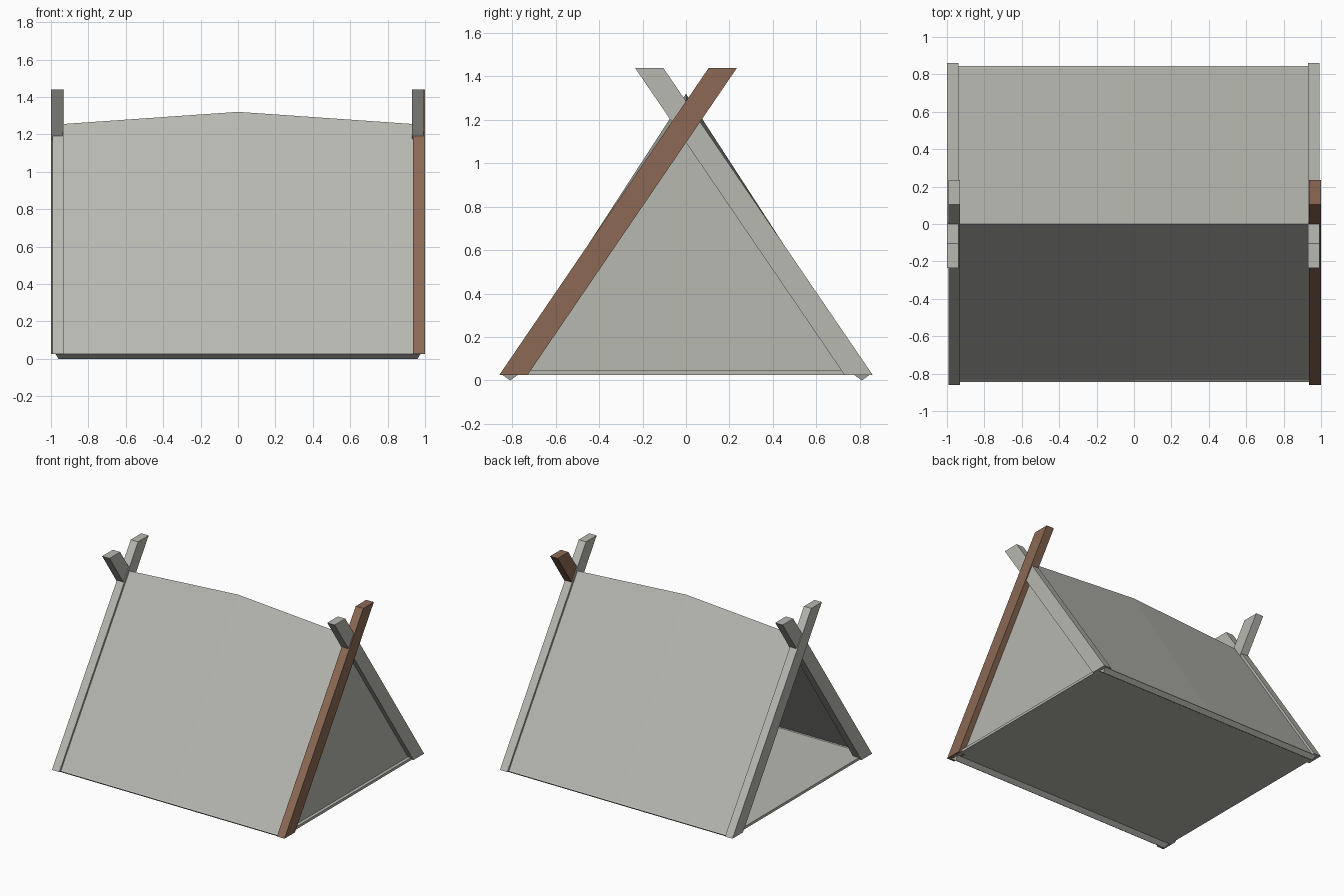
import bpy, bmesh

if "Cube" in bpy.data.objects:
    bpy.data.objects.remove(bpy.data.objects["Cube"])


def material(name, rgb):
    m = bpy.data.materials.new(name)
    m.diffuse_color = (*rgb, 1)
    m.use_nodes = True
    m.node_tree.nodes["Principled BSDF"].inputs["Base Color"].default_value = m.diffuse_color
    return m


GREY = material("pale_grey", (0.479, 0.479, 0.44))
BROWN = material("wood_brown", (0.262, 0.141, 0.089))


def make_object(name, verts, faces, mat, fix_normals=True):
    me = bpy.data.meshes.new(name)
    me.from_pydata(verts, [], faces)
    if fix_normals:
        bm = bmesh.new()
        bm.from_mesh(me)
        bmesh.ops.recalc_face_normals(bm, faces=bm.faces)
        bm.to_mesh(me)
        bm.free()
    me.materials.append(mat)
    ob = bpy.data.objects.new(name, me)
    bpy.context.collection.objects.link(ob)
    return ob


def prism(name, profile, x0, x1, mat, tip_inset=0.0):
    """Extrude a (y, z) profile along x; the lowest point may be inset at the ends."""
    n = len(profile)
    low = min(z for _, z in profile)
    verts = []
    for x, s in ((x0, 1), (x1, -1)):
        verts += [(x + s * (tip_inset if z == low else 0), y, z) for y, z in profile]
    faces = [list(range(n)), list(range(n, 2 * n))]
    faces += [(i, (i + 1) % n, n + (i + 1) % n, n + i) for i in range(n)]
    return make_object(name, verts, faces, mat)


# crossed poles at both ends, cut level at top and bottom
POLE = [(-0.86, 0.025), (-0.73, 0.025), (0.235, 1.44), (0.105, 1.44)]
for name, side, x0, x1, mat in (
        ("right_front_pole", 1, 0.935, 1.0, BROWN),
        ("right_back_pole", -1, 0.93, 0.993, GREY),
        ("left_front_pole", 1, -0.993, -0.93, GREY),
        ("left_back_pole", -1, -1.0, -0.937, GREY)):
    prism(name, [(side * y, z) for y, z in POLE], x0, x1, mat)

# cloth roof, ridge rising to the middle
verts = [(x, y, ridge if y == 0 else 0.025)
         for x, ridge in ((-0.965, 1.253), (0, 1.32), (0.965, 1.253))
         for y in (-0.84, 0, 0.84)]
faces = [(3 * i + j, 3 * i + j + 3, 3 * i + j + 4, 3 * i + j + 1)
         for i in range(2) for j in range(2)]
roof = make_object("cloth_roof", verts, faces, GREY, False)
thick = roof.modifiers.new("thickness", "SOLIDIFY")
thick.thickness = 0.012
thick.offset = -1

# closed end wall on the right; the left end is open
prism("end_wall", [(-0.81, 0.04), (0.81, 0.04), (0, 1.235)], 0.945, 0.955, GREY)

# floor sheet
prism("floor", [(-0.81, 0.025), (0.81, 0.025), (0.81, 0.045), (-0.81, 0.045)],
      -0.98, 0.98, GREY)

# ground rails under the roof edges
for name, s in (("front_rail", -1), ("back_rail", 1)):
    prism(name, [(s * 0.81, 0), (s * 0.845, 0.025), (s * 0.81, 0.05), (s * 0.775, 0.025)],
          -0.975, 0.975, GREY, 0.015)
